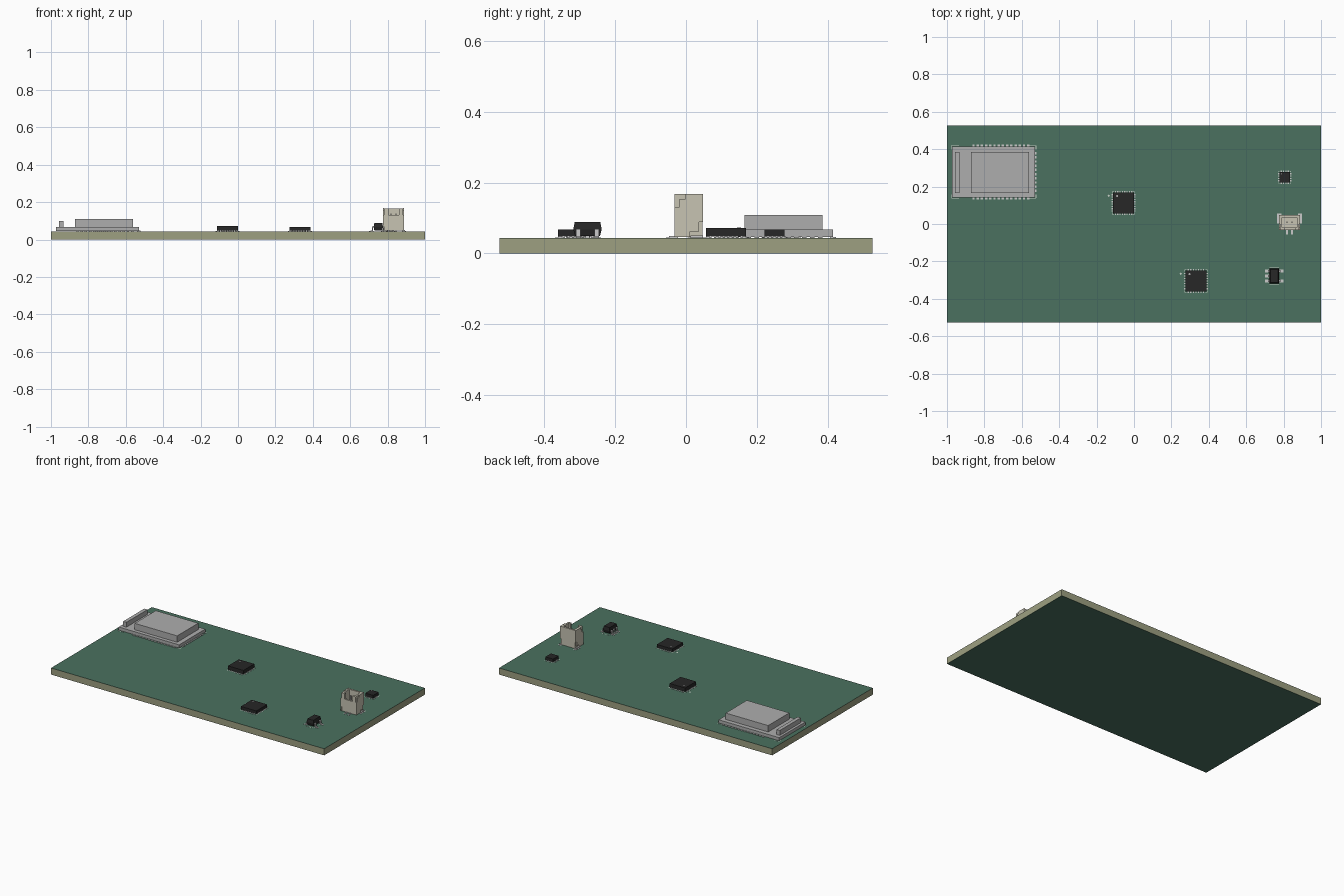
import bpy, bmesh
from mathutils import Matrix

if "Cube" in bpy.data.objects:
    bpy.data.objects.remove(bpy.data.objects["Cube"])

TOP = 0.0435          # upper surface of the board


def material(name, r, g, b):
    m = bpy.data.materials.new(name)
    m.diffuse_color = (r, g, b, 1)
    m.use_nodes = True
    m.node_tree.nodes["Principled BSDF"].inputs["Base Color"].default_value = m.diffuse_color
    return m


GREEN = material("solder_mask", 0.07, 0.165, 0.115)
TAN = material("board_core", 0.34, 0.35, 0.22)
BLACK = material("chip_black", 0.02, 0.02, 0.02)
SILVER = material("bare_metal", 0.55, 0.55, 0.53)
GREY = material("shield_grey", 0.42, 0.42, 0.42)
IVORY = material("connector_plastic", 0.57, 0.55, 0.45)
WHITE = material("marking_white", 0.6, 0.65, 0.6)


def finish(name, bm, mat):
    bmesh.ops.recalc_face_normals(bm, faces=bm.faces)
    me = bpy.data.meshes.new(name)
    bm.to_mesh(me)
    bm.free()
    me.materials.append(mat)
    ob = bpy.data.objects.new(name, me)
    bpy.context.collection.objects.link(ob)
    return ob


def boxes(name, items, mat):
    """One object out of boxes given as (x0, x1, y0, y1, z0, z1)."""
    bm = bmesh.new()
    for x0, x1, y0, y1, z0, z1 in items:
        m = (Matrix.Translation(((x0 + x1) / 2, (y0 + y1) / 2, (z0 + z1) / 2))
             @ Matrix.Diagonal((x1 - x0, y1 - y0, z1 - z0, 1)))
        bmesh.ops.create_cube(bm, size=1, matrix=m)
    return finish(name, bm, mat)


def cbox(x, y, w, d, z0, z1):
    return (x - w / 2, x + w / 2, y - d / 2, y + d / 2, z0, z1)


def disc(name, x, y, r, z0, z1, mat):
    bm = bmesh.new()
    bmesh.ops.create_cone(bm, cap_ends=True, segments=20, radius1=r, radius2=r,
                          depth=z1 - z0, matrix=Matrix.Translation((x, y, (z0 + z1) / 2)))
    return finish(name, bm, mat)


def extrude_x(name, profile, x0, x1, mat):
    """Extrude a (y, z) outline along x."""
    bm = bmesh.new()
    f = bm.faces.new([bm.verts.new((x0, y, z)) for y, z in profile])
    r = bmesh.ops.extrude_face_region(bm, geom=[f])
    bmesh.ops.translate(bm, vec=(x1 - x0, 0, 0),
                        verts=[v for v in r["geom"] if isinstance(v, bmesh.types.BMVert)])
    return finish(name, bm, mat)


def spread(n, pitch):
    return [(i - (n - 1) / 2) * pitch for i in range(n)]


# Board: core between two thin solder mask layers
boxes("board_core", [(-1, 1, -0.527, 0.527, 0.001, TOP - 0.001)], TAN)
boxes("board_top_mask", [(-1, 1, -0.527, 0.527, TOP - 0.001, TOP)], GREEN)
boxes("board_bottom_mask", [(-1, 1, -0.527, 0.527, 0, 0.001)], GREEN)


# Square leadless chips with pads on all four sides
def square_chip(name, x, y, size, height, n, pitch):
    h = size / 2
    boxes(name + "_body", [cbox(x, y, size, size, TOP + 0.004, height)], BLACK)
    pads, feet = [], []
    for t in spread(n, pitch):
        for s in (-1, 1):
            pads.append(cbox(x + s * h, y + t, 0.016, pitch * 0.5, TOP - 0.001, TOP + 0.001))
            pads.append(cbox(x + t, y + s * h, pitch * 0.5, 0.016, TOP - 0.001, TOP + 0.001))
            feet.append(cbox(x + s * (h - 0.005), y + t, 0.011, pitch * 0.4, TOP, TOP + 0.005))
            feet.append(cbox(x + t, y + s * (h - 0.005), pitch * 0.4, 0.011, TOP, TOP + 0.005))
    boxes(name + "_pads", pads, SILVER)
    boxes(name + "_contacts", feet, SILVER)
    boxes(name + "_thermal_pad", [cbox(x, y, size * 0.6, size * 0.6, TOP, TOP + 0.005)], SILVER)
    # printed corner brackets
    marks, e, leg = [], h + 0.004, size * 0.09
    for sx in (-1, 1):
        for sy in (-1, 1):
            marks.append(cbox(x + sx * (e - leg / 2), y + sy * e, leg, 0.003, TOP, TOP + 0.0006))
            marks.append(cbox(x + sx * e, y + sy * (e - leg / 2), 0.003, leg, TOP, TOP + 0.0006))
    boxes(name + "_corner_marks", marks, WHITE)
    disc(name + "_pin_one_dot", x - h * 0.6, y + h * 0.65, size * 0.05,
         height - 0.001, height + 0.0005, GREY)


square_chip("centre_chip", -0.056, 0.113, 0.113, 0.072, 8, 0.0125)
square_chip("lower_chip", 0.331, -0.305, 0.113, 0.067, 7, 0.0135)
square_chip("small_chip", 0.806, 0.250, 0.057, 0.067, 4, 0.0125)
for i, (x, y) in enumerate([(-0.135, 0.151), (0.250, -0.266)]):
    disc(f"board_pin_mark_{i}", x, y, 0.006, TOP, TOP + 0.0006, WHITE)

# Wireless module: carrier, shield can, raised antenna bar, edge pads
boxes("module_carrier", [(-0.973, -0.53, 0.141, 0.415, TOP + 0.003, 0.067)], GREY)
boxes("module_shield", [(-0.872, -0.561, 0.165, 0.386, 0.066, 0.109)], GREY)
boxes("module_antenna", [(-0.957, -0.933, 0.166, 0.386, 0.066, 0.099)], GREY)
edge = []
for t in spread(14, 0.0225):
    for y in (0.141, 0.415):
        edge.append(cbox(-0.712 + t, y, 0.013, 0.018, TOP - 0.001, TOP + 0.0035))
for t in spread(10, 0.0225):
    edge.append(cbox(-0.53, 0.278 + t, 0.018, 0.013, TOP - 0.001, TOP + 0.0035))
boxes("module_edge_pads", edge, SILVER)
boxes("module_ground_pad", [cbox(-0.73, 0.278, 0.09, 0.09, TOP, TOP + 0.004)], SILVER)
corners = []
for x, s in ((-0.976, 1), (-0.524, -1)):
    for y, t in ((0.138, 1), (0.419, -1)):
        corners.append(cbox(x + s * 0.02, y, 0.04, 0.003, TOP, TOP + 0.0006))
        corners.append(cbox(x, y + t * 0.01, 0.003, 0.02, TOP, TOP + 0.0006))
boxes("module_corner_marks", corners, WHITE)

# Five-lead chip: chamfered body and bent leads
cx, cy = 0.750, -0.278
bm = bmesh.new()
rings = []
for z, w, d in ((0.049, 0.042, 0.070), (0.068, 0.050, 0.080), (0.089, 0.042, 0.072)):
    rings.append([bm.verts.new((cx + a * w / 2, cy + b * d / 2, z))
                  for a, b in ((-1, -1), (1, -1), (1, 1), (-1, 1))])
bm.faces.new(rings[0])
bm.faces.new(rings[-1])
for lo, hi in zip(rings, rings[1:]):
    for i in range(4):
        j = (i + 1) % 4
        bm.faces.new((lo[i], lo[j], hi[j], hi[i]))
finish("lead_chip_body", bm, BLACK)
leads, pads = [], []
for s, offs in ((-1, (-0.026, 0, 0.026)), (1, (-0.026, 0.026))):
    for t in offs:
        leads.append(cbox(cx + s * 0.026, cy + t, 0.012, 0.012, 0.065, 0.069))
        leads.append(cbox(cx + s * 0.031, cy + t, 0.004, 0.012, TOP + 0.001, 0.069))
        leads.append(cbox(cx + s * 0.036, cy + t, 0.012, 0.012, TOP + 0.001, TOP + 0.005))
        pads.append(cbox(cx + s * 0.038, cy + t, 0.024, 0.017, TOP - 0.001, TOP + 0.001))
boxes("lead_chip_leads", leads, SILVER)
boxes("lead_chip_pads", pads, SILVER)
boxes("lead_chip_marks", [cbox(cx, cy + s * 0.046, 0.05, 0.003, TOP, TOP + 0.0006)
                          for s in (-1, 1)], WHITE)

# Upright connector: open shell with stepped cheeks, two pins, solder tabs
jx, z0, z1 = 0.8315, 0.047, 0.168
y0, y1 = -0.032, 0.048
shell = [(jx - 0.052, jx + 0.052, y0 + 0.002, y1 - 0.001, z0, 0.075)]           # floor
shell.append((jx - 0.052, jx + 0.052, y1 - 0.013, y1 - 0.001, 0.075, z1 - 0.001))  # back wall
shell.append((jx - 0.052, jx + 0.052, y0, y0 + 0.012, 0.075, 0.130))               # front wall
for s in (-1, 1):
    shell.append(cbox(jx + s * 0.040, y0 + 0.006, 0.024, 0.012, 0.130, z1 - 0.001))  # front posts
    shell.append(cbox(jx + s * 0.046, 0.007, 0.012, 0.076, 0.075, z1 - 0.001))       # side walls
boxes("connector_shell", shell, IVORY)
cheek = [(y0, z0), (0.011, z0), (0.011, 0.062), (0.036, 0.062), (0.036, 0.088),
         (y1, 0.088), (y1, z1), (-0.001, z1), (-0.001, 0.154), (-0.018, 0.154),
         (-0.018, 0.131), (y0, 0.131)]
for s, side in ((-1, "left"), (1, "right")):
    a, b = sorted((jx + s * 0.050, jx + s * 0.057))
    extrude_x("connector_cheek_" + side, cheek, a, b, IVORY)
pins, tabs = [], []
for s in (-1, 1):
    x = jx + s * 0.0135
    pins.append(cbox(x, 0.010, 0.007, 0.007, 0.07, 0.14))
    pins.append((x - 0.0035, x + 0.0035, -0.048, y0 + 0.01, TOP + 0.001, TOP + 0.006))
    tabs.append((x - 0.006, x + 0.006, -0.056, -0.022, TOP - 0.001, TOP + 0.001))
    tabs.append(cbox(jx + s * 0.055, 0.030, 0.022, 0.052, TOP - 0.001, TOP + 0.001))
    pins.append(cbox(jx + s * 0.054, 0.030, 0.014, 0.036, TOP + 0.0005, TOP + 0.007))
boxes("connector_pins", pins, SILVER)
boxes("connector_solder_pads", tabs, SILVER)
